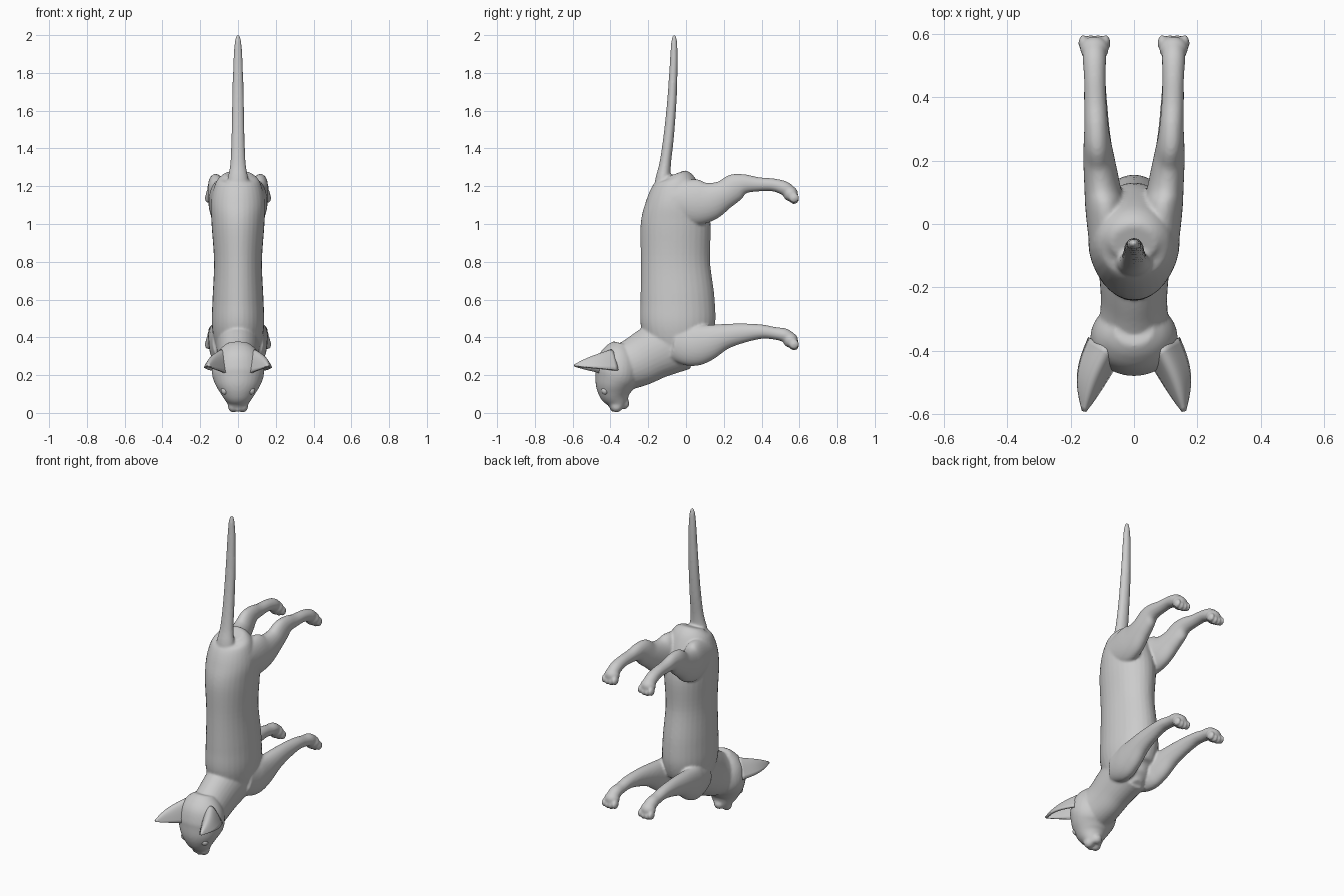
import bpy, bmesh, math
from mathutils import Vector, Matrix

if "Cube" in bpy.data.objects:
    bpy.data.objects.remove(bpy.data.objects["Cube"])

X = Vector((1, 0, 0))


def spline(a, b, c, d, t):
    # Catmull-Rom between b and c
    return [0.5 * (2*q + (r-p)*t + (2*p-5*q+4*r-s)*t*t + (3*q-p-3*r+s)*t**3)
            for p, q, r, s in zip(a, b, c, d)]


def loft(bm, sections, side=1, seg=32, steps=6):
    # sections: x, y, z, half width in x, half depth in the y-z plane
    n = len(sections)
    pts = []
    for i in range(n - 1):
        nb = [sections[min(max(k, 0), n - 1)] for k in range(i - 1, i + 3)]
        pts += [spline(*nb, k / steps) for k in range(steps)]
    pts.append(list(sections[-1]))
    rings = []
    for i, p in enumerate(pts):
        t = Vector(pts[min(i + 1, len(pts) - 1)][:3]) - Vector(pts[max(i - 1, 0)][:3])
        t.x = 0
        nrm = t.cross(X).normalized()
        ring = []
        for k in range(seg):
            a = 2 * math.pi * k / seg
            v = Vector(p[:3]) + X * (p[3] * math.cos(a)) + nrm * (p[4] * math.sin(a))
            v.x *= side
            ring.append(bm.verts.new(v))
        rings.append(ring)
    for r0, r1 in zip(rings, rings[1:]):
        for k in range(seg):
            j = (k + 1) % seg
            bm.faces.new((r0[k], r0[j], r1[j], r1[k]))
    bm.faces.new(rings[0][::-1])
    bm.faces.new(rings[-1])


def ball(bm, c, r):
    m = Matrix.Translation(c) @ Matrix.Diagonal((*r, 1))
    bmesh.ops.create_uvsphere(bm, u_segments=24, v_segments=16, radius=1, matrix=m)


def make_object(name, bm):
    bmesh.ops.recalc_face_normals(bm, faces=bm.faces)
    for f in bm.faces:
        f.smooth = True
    me = bpy.data.meshes.new(name)
    bm.to_mesh(me)
    bm.free()
    ob = bpy.data.objects.new(name, me)
    bpy.context.collection.objects.link(ob)
    return ob


bm = bmesh.new()

# torso, rump to chest
loft(bm, [(0, -.065, 1.262, .07, .055), (0, -.055, 1.225, .115, .11),
          (0, -.055, 1.12, .143, .157), (0, -.055, 1.0, .14, .185),
          (0, -.056, .8, .127, .183), (0, -.045, .6, .135, .196),
          (0, -.042, .46, .138, .196), (0, -.03, .34, .115, .155),
          (0, .0, .275, .08, .095), (0, .02, .245, .035, .04)])
# neck
loft(bm, [(0, -.04, .38, .12, .16), (0, -.16, .325, .11, .145),
          (0, -.25, .275, .105, .135), (0, -.35, .23, .115, .12)])
# head and muzzle
loft(bm, [(0, -.335, .365, .06, .05), (0, -.345, .33, .10, .085),
          (0, -.355, .28, .128, .112), (0, -.362, .21, .138, .12),
          (0, -.375, .15, .12, .105), (0, -.375, .10, .09, .085),
          (0, -.365, .055, .06, .056), (0, -.362, .02, .042, .036)])
ball(bm, (0, -.385, .02), (.018, .016, .015))
ball(bm, (0, -.325, .05), (.03, .025, .03))
# tail
loft(bm, [(0, -.115, 1.17, .07, .06), (0, -.12, 1.24, .055, .042),
          (0, -.11, 1.32, .041, .031), (0, -.092, 1.46, .035, .028),
          (0, -.075, 1.65, .031, .025), (0, -.065, 1.85, .025, .021),
          (0, -.063, 1.95, .019, .017), (0, -.062, 1.99, .012, .011),
          (0, -.062, 2.003, .005, .005)], seg=20)

hind_leg = [(.08, -.08, 1.12, .06, .10), (.09, .04, 1.115, .063, .122),
            (.1, .12, 1.12, .057, .105), (.11, .2, 1.155, .05, .077),
            (.116, .26, 1.195, .043, .072), (.119, .31, 1.212, .038, .052),
            (.122, .38, 1.21, .035, .038), (.124, .46, 1.207, .034, .034),
            (.125, .52, 1.19, .037, .037), (.125, .555, 1.165, .036, .034)]
front_leg = [(.08, -.06, .38, .055, .10), (.09, .03, .36, .06, .112),
             (.1, .1, .37, .055, .1), (.11, .2, .403, .048, .069),
             (.117, .3, .422, .04, .052), (.122, .4, .43, .036, .038),
             (.124, .47, .421, .034, .033), (.125, .52, .412, .037, .036),
             (.125, .555, .39, .036, .034)]

for s in (1, -1):
    for leg, drop in ((hind_leg, 0), (front_leg, .775)):
        loft(bm, leg, s)
        # paw with four toes
        ball(bm, (s * .125, .553, 1.16 - drop), (.045, .04, .04))
        for k in range(4):
            mid = 1 if k in (1, 2) else 0
            ball(bm, (s * (.089 + .024 * k), .572, 1.138 - .007 * mid - drop),
                 (.0145, .026, .026))
    # cheek pads of the muzzle
    ball(bm, (s * .024, -.368, .035), (.03, .032, .032))

# blend the parts into one skin
body = make_object("body", bm)
rem = body.modifiers.new("blend", 'REMESH')
rem.mode = 'VOXEL'
rem.voxel_size = .007
rem.use_smooth_shade = True
sm = body.modifiers.new("soften", 'SMOOTH')
sm.factor = .5
sm.iterations = 5

# ears: arched shells narrowing to a tip
bm = bmesh.new()
tip = Vector((.158, -.59, .246))
inner, outer = Vector((.05, -.43, .205)), Vector((.14, -.36, .225))
rows, cols = 14, 16
grid = []
for i in range(rows + 1):
    v = i / rows
    w = max((1 - v) ** .8, .04)
    row = []
    for j in range(cols + 1):
        u = j / cols
        base = inner.lerp(outer, u) + Vector((-.012, 0, .115)) * math.sin(math.pi * u)
        mid = inner.lerp(outer, .5)
        p = mid.lerp(tip, v) + (base - mid) * w
        p.x += .022 * math.sin(math.pi * v) * u
        row.append(bm.verts.new(p))
    grid.append(row)
for a, b in zip(grid, grid[1:]):
    for j in range(cols):
        bm.faces.new((a[j], a[j + 1], b[j + 1], b[j]))
ears = make_object("ears", bm)
so = ears.modifiers.new("thickness", 'SOLIDIFY')
so.thickness = .012
so.offset = 0
ears.modifiers.new("both_sides", 'MIRROR')

# eyes
bm = bmesh.new()
for s in (1, -1):
    ball(bm, (s * .068, -.428, .118), (.022, .02, .022))
make_object("eyes", bm)
